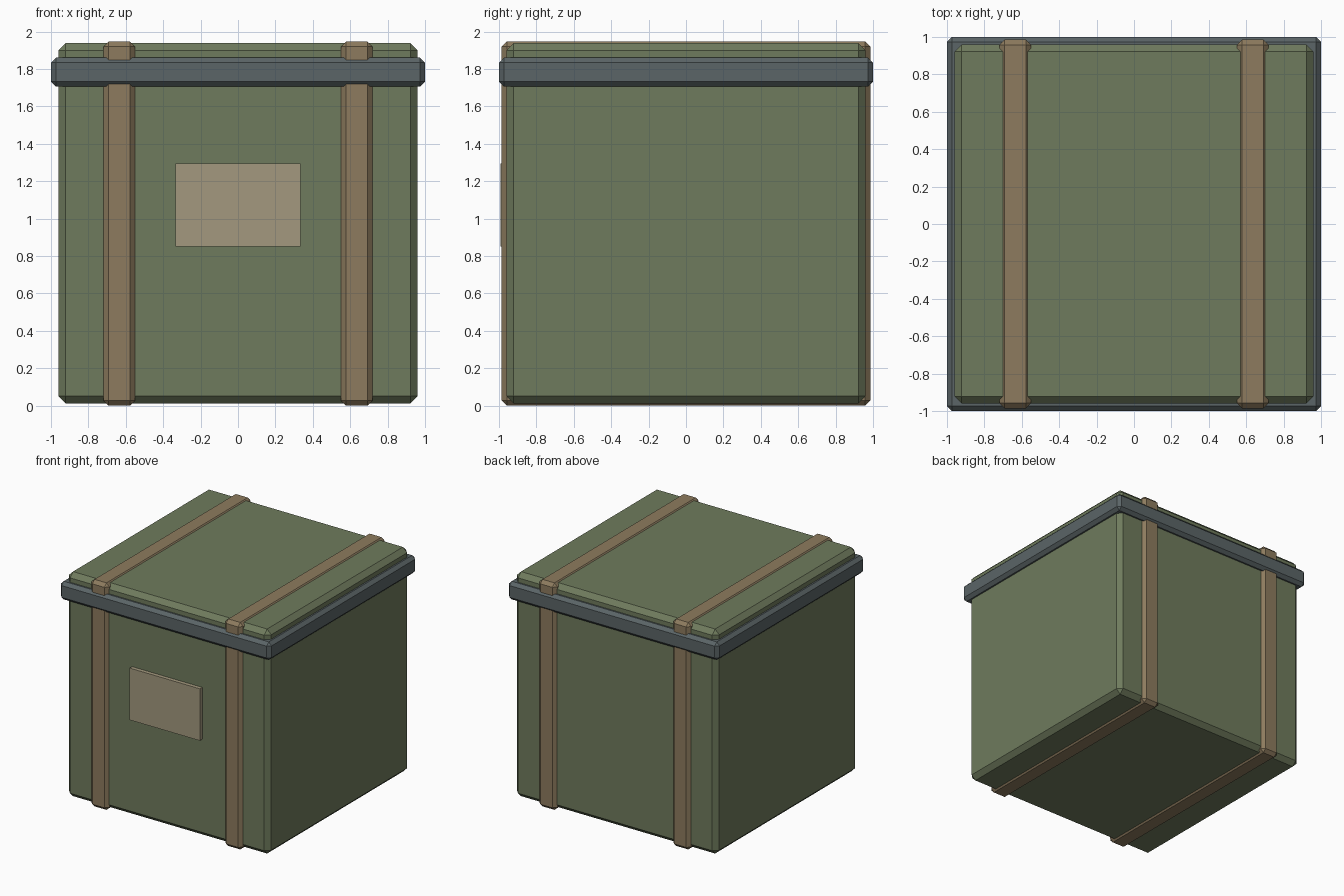
import bpy
import bmesh

if "Cube" in bpy.data.objects:
    bpy.data.objects.remove(bpy.data.objects["Cube"], do_unlink=True)


def srgb(r, g, b):
    """Convert 0-255 display values to a linear colour."""
    def lin(c):
        c /= 255
        return c / 12.92 if c <= 0.04045 else ((c + 0.055) / 1.055) ** 2.4
    return (lin(r), lin(g), lin(b), 1)


def material(name, colour):
    mat = bpy.data.materials.new(name)
    mat.use_nodes = True
    mat.diffuse_color = colour
    bsdf = mat.node_tree.nodes["Principled BSDF"]
    bsdf.inputs["Base Color"].default_value = colour
    bsdf.inputs["Roughness"].default_value = 0.8
    return mat


def box(name, low, high, mat, chamfer=0):
    """Flat-shaded box between two corners, with one-step chamfered edges."""
    bm = bmesh.new()
    bmesh.ops.create_cube(bm, size=1)
    for v in bm.verts:
        for i in range(3):
            v.co[i] = low[i] if v.co[i] < 0 else high[i]
    if chamfer:
        bmesh.ops.bevel(bm, geom=bm.edges[:], offset=chamfer, segments=1,
                        affect='EDGES', offset_type='OFFSET')
    bmesh.ops.recalc_face_normals(bm, faces=bm.faces[:])
    mesh = bpy.data.meshes.new(name)
    bm.to_mesh(mesh)
    bm.free()
    mesh.materials.append(mat)
    obj = bpy.data.objects.new(name, mesh)
    bpy.context.collection.objects.link(obj)
    return obj


green = material("olive green", srgb(111, 123, 93))
slate = material("slate grey", srgb(91, 101, 103))
brown = material("strap brown", srgb(141, 123, 94))
tan = material("label tan", srgb(163, 153, 126))

# Crate body and the lid rim around it
box("crate_body", (-0.96, -0.96, 0.012), (0.96, 0.96, 1.938), green, 0.039)
box("lid_rim", (-1, -1, 1.706), (1, 1, 1.861), slate, 0.027)

# Straps wrapping the crate on both sides
for side, x in (("left", 0.635), ("right", -0.635)):
    box(side + "_strap", (x - 0.085, -0.986, 0), (x + 0.085, 0.986, 1.947),
        brown, 0.028)

# Label plate on the front
box("front_label", (-0.333, -0.993, 0.85), (0.333, -0.95, 1.295), tan)
